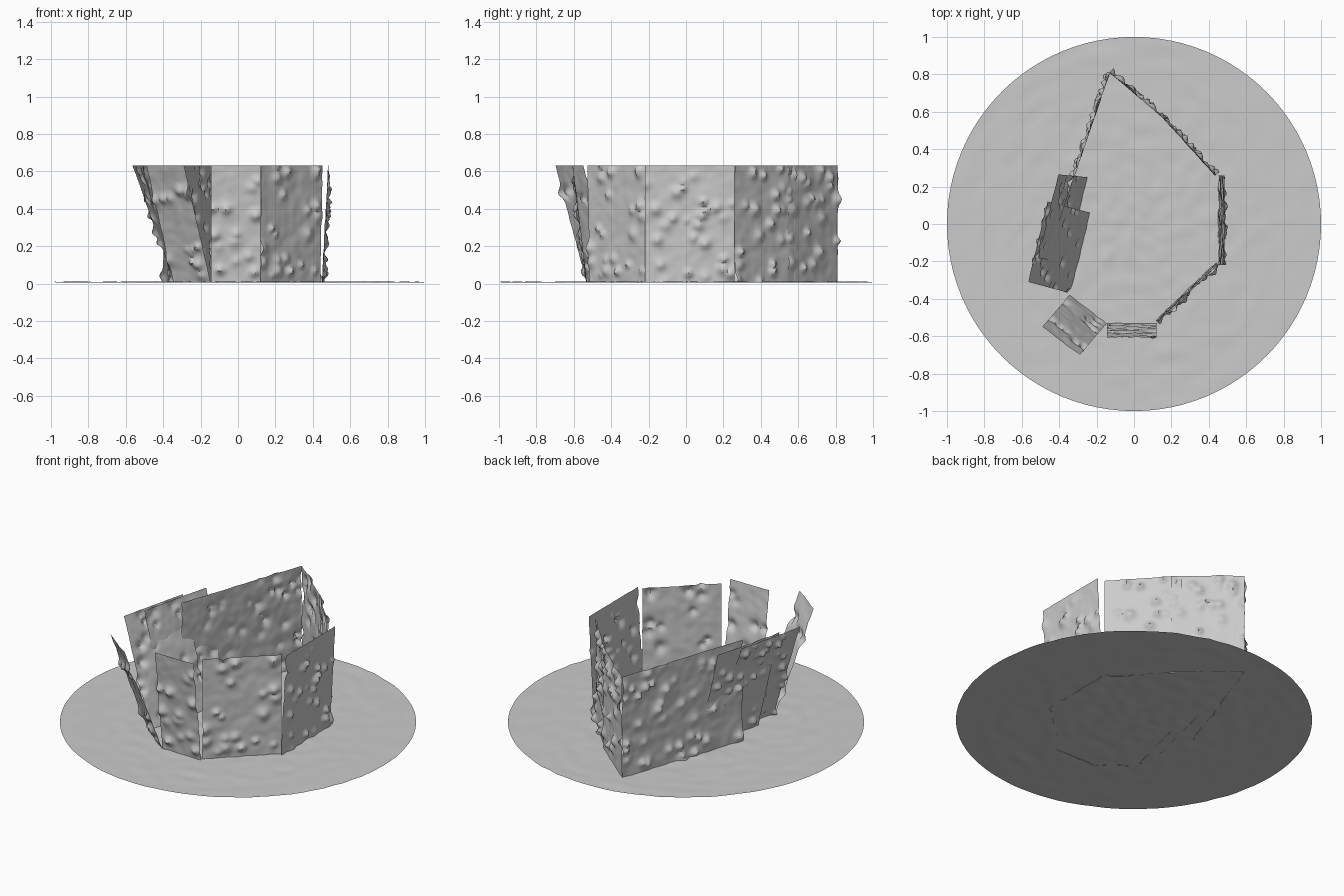
import bpy, bmesh, math, random
from mathutils import Vector, noise

if "Cube" in bpy.data.objects:
    bpy.data.objects.remove(bpy.data.objects["Cube"])

random.seed(4)
TOP, BASE, STEP = 0.632, 0.006, 0.013


def finish(name, bm):
    mesh = bpy.data.meshes.new(name)
    bm.to_mesh(mesh)
    bm.free()
    ob = bpy.data.objects.new(name, mesh)
    bpy.context.collection.objects.link(ob)
    bpy.ops.object.select_all(action='DESELECT')
    ob.select_set(True)
    bpy.context.view_layer.objects.active = ob
    bpy.ops.object.shade_smooth_by_angle(angle=math.radians(40))


def wall(name, a, b, lean):
    """Rough sheet from a to b (anticlockwise plan), top edge shifted by lean."""
    p0 = Vector((*a, BASE))
    along = Vector((*b, BASE)) - p0
    up = Vector((*lean, TOP - BASE))
    normal = along.cross(up).normalized()
    w, h = along.length, up.length
    nu, nv = max(2, round(w / STEP)), round(h / STEP)
    # Scattered knobs: centre, radius, height
    knobs = [(random.uniform(0, w), random.uniform(0, h),
              random.uniform(0.016, 0.03), random.uniform(0.012, 0.032))
             for _ in range(round(w * h * 85))]
    bm = bmesh.new()
    rows = []
    for j in range(nv + 1):
        row = []
        for i in range(nu + 1):
            p = p0 + along * (i / nu) + up * (j / nv)
            x, y = w * i / nu, h * j / nv
            d = 0.003 * noise.noise(p * 22) + 0.003 * noise.noise(p * 9)
            bump = max((kh * math.exp(-(((x - kx) / r) ** 2 + ((y - ky) / r) ** 2))
                        for kx, ky, r, kh in knobs), default=0)
            q = p + normal * (d + bump)
            q.z = min(max(q.z, 0.004), TOP)
            row.append(bm.verts.new(q))
        rows.append(row)
    for j in range(nv):
        for i in range(nu):
            bm.faces.new((rows[j][i], rows[j][i + 1],
                          rows[j + 1][i + 1], rows[j + 1][i]))
    finish(name, bm)


# Gently rippled round floor sheet
bm = bmesh.new()
SEG, RINGS = 96, 36
centre = bm.verts.new((0, 0, 0.008))
prev = None
for k in range(1, RINGS + 1):
    ring = []
    for s in range(SEG):
        t = 2 * math.pi * s / SEG
        p = Vector((math.cos(t), math.sin(t), 0)) * (k / RINGS)
        p.z = max(0, 0.008 + 0.005 * noise.noise(p * 14))
        ring.append(bm.verts.new(p))
    for s in range(SEG):
        n = (s + 1) % SEG
        if prev:
            bm.faces.new((prev[s], ring[s], ring[n], prev[n]))
        else:
            bm.faces.new((centre, ring[s], ring[n]))
    prev = ring
finish("round_floor", bm)

# Ring of wall panels: name, start, end, lean of the top edge
panels = [
    ("front_wall", (-0.145, -0.53), (0.12, -0.53), (0, -0.075)),
    ("front_right_wall", (0.115, -0.515), (0.44, -0.205), (0.012, -0.012)),
    ("right_wall", (0.45, -0.22), (0.45, 0.26), (0.033, 0)),
    ("back_right_wall", (0.435, 0.26), (0.14, 0.585), (0, 0)),
    ("back_wall", (0.185, 0.545), (-0.13, 0.81), (0, 0)),
    ("back_left_wall", (-0.13, 0.81), (-0.40, 0.02), (0, 0)),
    ("left_wall_inner", (-0.25, 0.25), (-0.355, -0.20), (-0.155, 0.015)),
    ("left_wall_outer", (-0.235, 0.06), (-0.34, -0.37), (-0.225, 0.06)),
    ("front_left_wall", (-0.345, -0.38), (-0.145, -0.53), (-0.145, -0.17)),
]
for args in panels:
    wall(*args)
